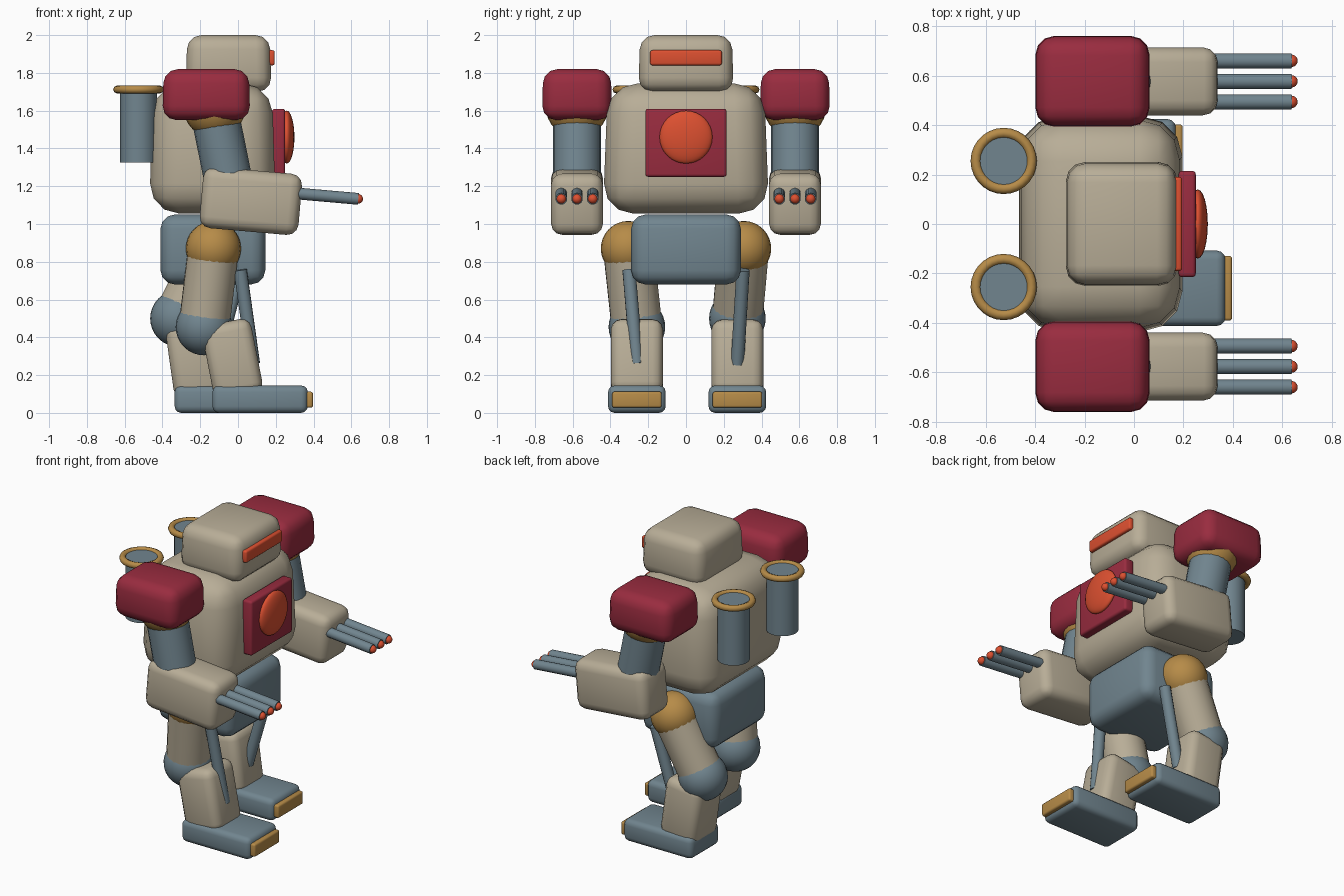
import bpy, math
from mathutils import Vector

if "Cube" in bpy.data.objects:
    bpy.data.objects.remove(bpy.data.objects["Cube"])


def make_mat(name, rgb):
    m = bpy.data.materials.new(name)
    m.diffuse_color = (*rgb, 1)
    m.use_nodes = True
    m.node_tree.nodes["Principled BSDF"].inputs["Base Color"].default_value = m.diffuse_color
    return m


BEIGE = make_mat("beige", (0.48, 0.42, 0.31))
CRIMSON = make_mat("crimson", (0.32, 0.025, 0.05))
STEEL = make_mat("steel_blue", (0.165, 0.235, 0.275))
GOLD = make_mat("gold", (0.47, 0.26, 0.065))
ORANGE = make_mat("orange", (0.72, 0.08, 0.03))


def finish(name, mat, angle=40):
    ob = bpy.context.object
    ob.name = name
    ob.data.materials.append(mat)
    bpy.ops.object.shade_smooth_by_angle(angle=math.radians(angle))
    return ob


def box(name, loc, size, bevel, mat, pitch=0, taper=1.0):
    """Rounded box; pitch turns it about y, taper narrows the top."""
    bpy.ops.mesh.primitive_cube_add(size=1, location=loc)
    ob = bpy.context.object
    for v in ob.data.vertices:
        k = taper if v.co.z > 0 else 1
        v.co = Vector((v.co.x * size[0] * k, v.co.y * size[1] * k, v.co.z * size[2]))
    ob.rotation_euler.y = math.radians(pitch)
    mod = ob.modifiers.new("round", "BEVEL")
    mod.width, mod.segments, mod.limit_method = bevel, 3, 'NONE'
    bpy.ops.object.modifier_apply(modifier="round")
    return finish(name, mat)


def ball(name, loc, r, mat, scale=(1, 1, 1)):
    bpy.ops.mesh.primitive_uv_sphere_add(segments=24, ring_count=16, radius=r, location=loc)
    bpy.context.object.scale = scale
    return finish(name, mat)


def rod(name, a, b, r, mat, sides=20):
    """Cylinder from point a to point b."""
    a, b = Vector(a), Vector(b)
    bpy.ops.mesh.primitive_cylinder_add(vertices=sides, radius=r, depth=(b - a).length,
                                        location=(a + b) / 2)
    bpy.context.object.rotation_euler = (b - a).to_track_quat('Z', 'Y').to_euler()
    return finish(name, mat)


# Body, head and chest plate
box("torso", (-0.135, 0, 1.40), (0.67, 0.88, 0.69), 0.16, BEIGE, taper=0.94)
box("head", (-0.05, 0, 1.85), (0.455, 0.505, 0.30), 0.075, BEIGE, taper=0.96)
box("visor", (0.172, 0, 1.88), (0.045, 0.38, 0.08), 0.012, ORANGE)
box("chest_plate", (0.215, 0, 1.43), (0.07, 0.43, 0.36), 0.015, CRIMSON)
ball("chest_disc", (0.258, 0, 1.46), 0.14, ORANGE, (0.29, 1, 1))
box("pelvis", (-0.133, 0, 0.865), (0.555, 0.58, 0.37), 0.075, STEEL)

for side, tag in ((-1, "right"), (1, "left")):
    # Exhaust stack on the back
    ys = side * 0.255
    rod(tag + "_stack", (-0.527, ys, 1.325), (-0.527, ys, 1.72), 0.097, STEEL, 24)
    bpy.ops.mesh.primitive_torus_add(location=(-0.527, ys, 1.712), major_radius=0.113,
                                     minor_radius=0.021, major_segments=28, minor_segments=8)
    finish(tag + "_stack_rim", GOLD, 60)

    # Arm
    y = side * 0.577
    box(tag + "_shoulder_pad", (-0.168, y, 1.685), (0.465, 0.37, 0.27), 0.075, CRIMSON, taper=0.97)
    ball(tag + "_shoulder_joint", (-0.125, y, 1.62), 0.165, GOLD)
    rod(tag + "_upper_arm", (-0.13, y, 1.62), (-0.045, y, 1.2), 0.127, STEEL)
    box(tag + "_forearm", (0.068, y, 1.122), (0.525, 0.275, 0.325), 0.06, BEIGE, pitch=5)

    # Triple barrels with glowing tips
    for i in (-1, 0, 1):
        yb = y + i * 0.083
        rod(f"{tag}_barrel_{i + 2}", (0.25, yb, 1.167), (0.637, yb, 1.133), 0.031, STEEL, 14)
        ball(f"{tag}_barrel_tip_{i + 2}", (0.637, yb, 1.133), 0.025, ORANGE)

# Legs in mid-stride: side, leg centre y, knee position, step shift, shin pitch
for side, tag, y, knee_x, knee_z, step, pitch in (
        (-1, "right", -0.26, -0.18, 0.455, 0.0, -11),
        (1, "left", 0.272, -0.315, 0.5, -0.2, -8)):
    hip = (-0.13, side * 0.305, 0.87)
    knee = (knee_x, y, knee_z)
    ball(tag + "_hip_joint", hip, 0.146, GOLD)
    rod(tag + "_thigh", hip, knee, 0.135, BEIGE)
    ball(tag + "_knee_joint", knee, 0.15, STEEL)
    box(tag + "_shin", (-0.03 + step, y, 0.285), (0.265, 0.275, 0.40), 0.055, BEIGE, pitch=pitch)
    rod(tag + "_piston", (0.012, side * 0.302, 0.757), (0.082 + step, y, 0.26), 0.035, STEEL, 14)
    box(tag + "_foot", (0.117 + step, y, 0.0725), (0.505, 0.305, 0.145), 0.035, STEEL)
    box(tag + "_toe_cap", (0.372 + step, y, 0.07), (0.05, 0.262, 0.085), 0.012, GOLD)
